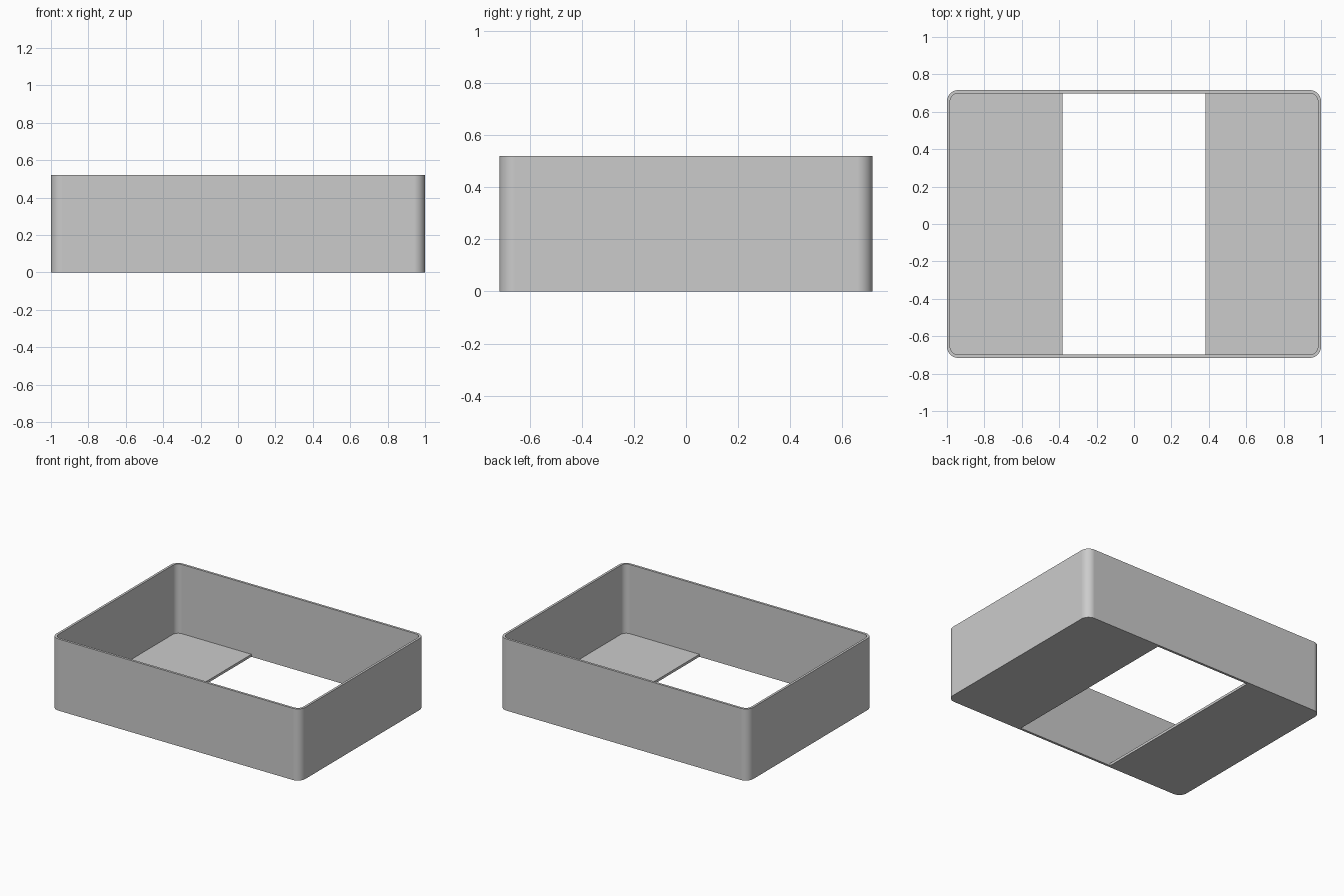
import bpy
import bmesh
from math import cos, sin, pi, radians

if "Cube" in bpy.data.objects:
    bpy.data.objects.remove(bpy.data.objects["Cube"], do_unlink=True)

HALF_X, HALF_Y, HEIGHT = 1.0, 0.716, 0.52
WALL = 0.017
FLOOR = 0.018
RADIUS = 0.06
SLOT_HALF = 0.382
STEPS = 10


def rounded_outline(hx, hy, r):
    """Counter-clockwise outline of a rectangle with rounded corners."""
    points = []
    for i, (sx, sy) in enumerate([(1, 1), (-1, 1), (-1, -1), (1, -1)]):
        for k in range(STEPS + 1):
            a = (i + k / STEPS) * pi / 2
            points.append((sx * (hx - r) + r * cos(a), sy * (hy - r) + r * sin(a)))
    return points


def prism(name, outline, z0, z1):
    """Solid extruded upward from an outline."""
    bm = bmesh.new()
    base = bm.faces.new([bm.verts.new((x, y, z0)) for x, y in outline])
    top = bmesh.ops.extrude_face_region(bm, geom=[base])["geom"]
    moved = [v for v in top if isinstance(v, bmesh.types.BMVert)]
    bmesh.ops.translate(bm, verts=moved, vec=(0, 0, z1 - z0))
    bmesh.ops.recalc_face_normals(bm, faces=bm.faces)
    mesh = bpy.data.meshes.new(name)
    bm.to_mesh(mesh)
    bm.free()
    obj = bpy.data.objects.new(name, mesh)
    bpy.context.collection.objects.link(obj)
    return obj


def activate(obj):
    bpy.ops.object.select_all(action="DESELECT")
    obj.select_set(True)
    bpy.context.view_layer.objects.active = obj


def cut(obj, cutter):
    """Subtract the cutter from the object, then discard it."""
    cutter.hide_render = True
    mod = obj.modifiers.new("cut", "BOOLEAN")
    mod.operation = "DIFFERENCE"
    mod.solver = "EXACT"
    mod.object = cutter
    activate(obj)
    bpy.ops.object.modifier_apply(modifier=mod.name)
    bpy.data.objects.remove(cutter, do_unlink=True)


# Tray body with rounded corners
tray = prism("tray", rounded_outline(HALF_X, HALF_Y, RADIUS), 0, HEIGHT)

# Hollow inside, open at the top
in_x, in_y = HALF_X - WALL, HALF_Y - WALL
cut(tray, prism("cavity_cutter", rounded_outline(in_x, in_y, RADIUS - WALL), FLOOR, HEIGHT + 0.1))

# Central opening through the floor, from front wall to back wall
slot = [(-SLOT_HALF, -in_y), (SLOT_HALF, -in_y), (SLOT_HALF, in_y), (-SLOT_HALF, in_y)]
cut(tray, prism("slot_cutter", slot, -0.1, HEIGHT / 2))

# Plain grey material
grey = bpy.data.materials.new("plain grey")
grey.use_nodes = True
colour = (0.6, 0.6, 0.6, 1)
grey.diffuse_color = colour
grey.node_tree.nodes["Principled BSDF"].inputs["Base Color"].default_value = colour
tray.data.materials.clear()
tray.data.materials.append(grey)

# Smooth corners, crisp rims and flat walls
activate(tray)
bpy.ops.object.shade_smooth_by_angle(angle=radians(30))
weighted = tray.modifiers.new("flat walls", "WEIGHTED_NORMAL")
weighted.keep_sharp = True
